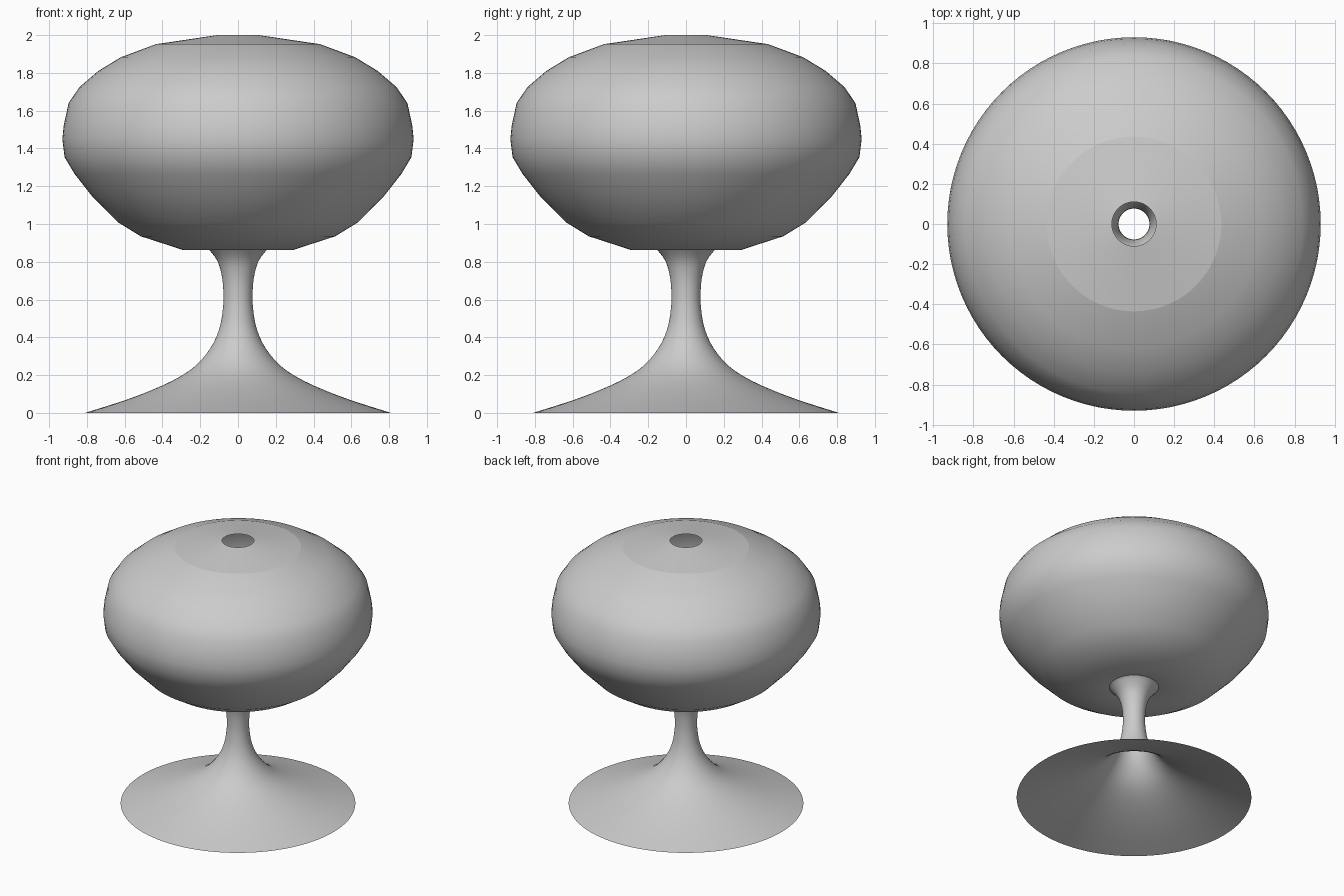
import bpy, bmesh, math

if "Cube" in bpy.data.objects:
    bpy.data.objects.remove(bpy.data.objects["Cube"])

SEGMENTS = 96


def smooth_profile(pts, steps=3):
    """Catmull-Rom refinement of a (radius, height) profile."""
    p = [pts[0]] + pts + [pts[-1]]
    out = []
    for i in range(1, len(p) - 2):
        for s in range(steps):
            t = s / steps
            out.append(tuple(
                0.5 * (2 * b + (c - a) * t + (2 * a - 5 * b + 4 * c - d) * t ** 2
                       + (3 * b - a - 3 * c + d) * t ** 3)
                for a, b, c, d in zip(p[i - 1], p[i], p[i + 1], p[i + 2])))
    return out + [pts[-1]]


def revolve(name, profile):
    """Spin an open profile, listed bottom to top, around the z axis."""
    bm = bmesh.new()
    rings = []
    for r, z in profile:
        rings.append([bm.verts.new((r * math.cos(2 * math.pi * k / SEGMENTS),
                                    r * math.sin(2 * math.pi * k / SEGMENTS), z))
                      for k in range(SEGMENTS)])
    for low, high in zip(rings, rings[1:]):
        for k in range(SEGMENTS):
            n = (k + 1) % SEGMENTS
            face = bm.faces.new((low[k], low[n], high[n], high[k]))
            face.smooth = True
    mesh = bpy.data.meshes.new(name)
    bm.to_mesh(mesh)
    bm.free()
    obj = bpy.data.objects.new(name, mesh)
    bpy.context.collection.objects.link(obj)
    return obj


# Flared hollow foot and stem
revolve("stem", smooth_profile([
    (0.81, 0.0), (0.59, 0.07), (0.40, 0.145), (0.27, 0.215), (0.19, 0.285),
    (0.13, 0.37), (0.095, 0.46), (0.08, 0.55), (0.077, 0.62), (0.083, 0.71),
    (0.107, 0.80), (0.15, 0.86), (0.17, 0.878)]))

# Hollow rounded shell, dipping slightly where it meets the stem
revolve("shell", [
    (0.17, 0.878), (0.29, 0.862), (0.515, 0.935), (0.637, 1.01), (0.775, 1.15),
    (0.865, 1.265), (0.918, 1.353), (0.93, 1.45), (0.923, 1.52), (0.897, 1.64),
    (0.84, 1.724), (0.74, 1.81), (0.62, 1.883), (0.435, 1.952)])

# Shallow conical cap with the centre hole, creased against the shell
revolve("top_cap", [(0.435, 1.952), (0.11, 2.0)])
